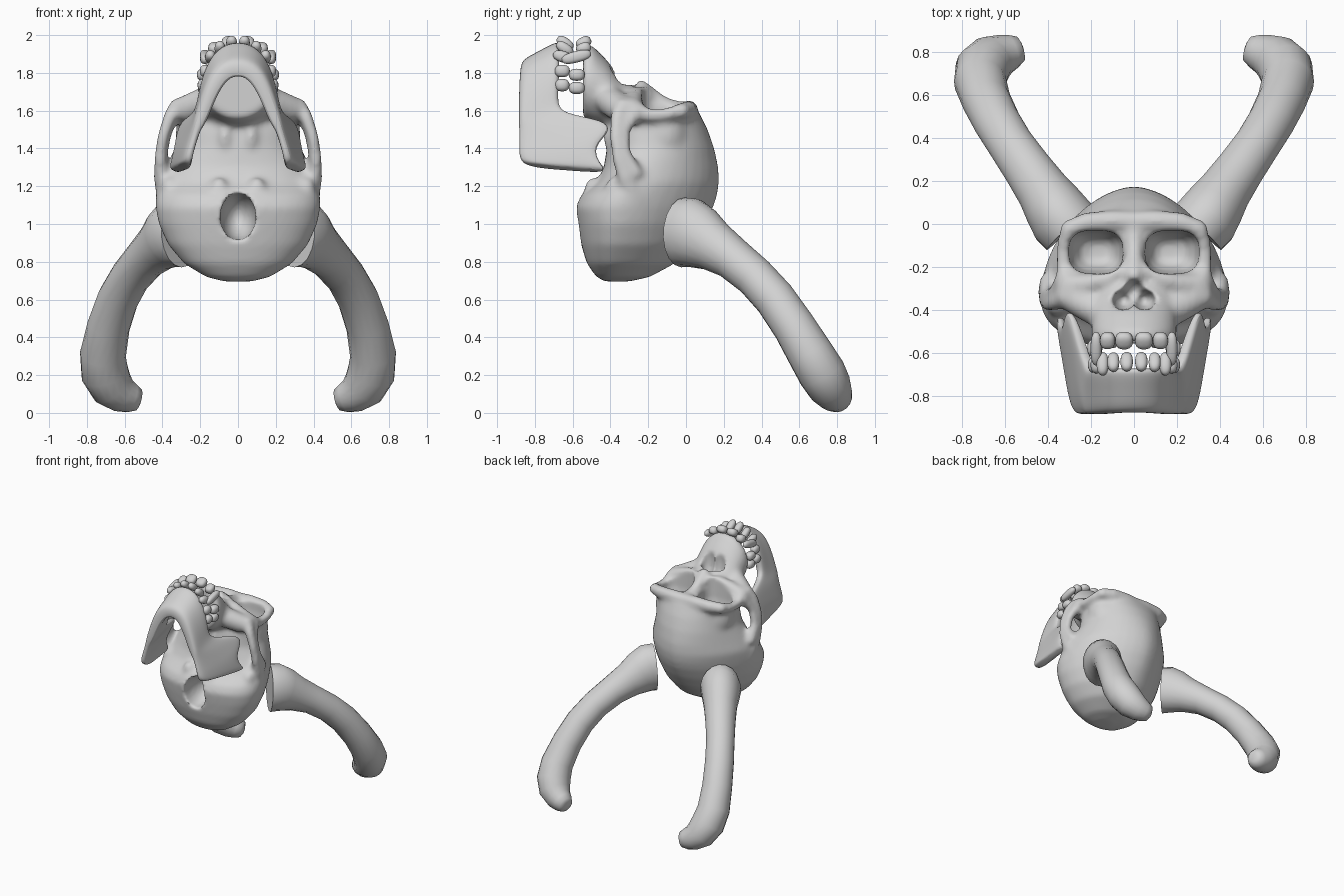
import bpy, bmesh, math
from mathutils import Vector, Matrix

bone = bpy.data.materials.new("bone_grey")
bone.diffuse_color = (0.65, 0.65, 0.65, 1)


def power(v, e):
    return math.copysign(abs(v) ** e, v)


def loft(bm, rings):
    """Skin a list of equal-length rings and cap both ends."""
    vs = [[bm.verts.new(p) for p in r] for r in rings]
    n = len(rings[0])
    for a, b in zip(vs, vs[1:]):
        for i in range(n):
            j = (i + 1) % n
            bm.faces.new((a[i], a[j], b[j], b[i]))
    bm.faces.new(vs[0])
    bm.faces.new(vs[-1])


def tube(bm, pts, sides=12, both=True):
    """Bar through (x, y, z, radius, optional side radius) stations, mirrored in x."""
    for s in ((1, -1) if both else (1,)):
        ps = [Vector((p[0] * s, p[1], p[2])) for p in pts]
        nrm, rings = Vector((0.0, 0.05, 1)), []
        for i, p in enumerate(ps):
            t = (ps[min(i + 1, len(ps) - 1)] - ps[max(i - 1, 0)]).normalized()
            nrm = (nrm - t * nrm.dot(t)).normalized()
            b = t.cross(nrm)
            rings.append([p + pts[i][3] * math.cos(a) * nrm + pts[i][-1] * math.sin(a) * b
                          for a in (2 * math.pi * k / sides for k in range(sides))])
        loft(bm, rings)


def ball(bm, c, r, both=True, tilt=0.0, e=1.0):
    """Ellipsoid, mirrored in x; tilt leans it about x, e below 1 makes it boxier."""
    for s in ((1, -1) if both else (1,)):
        m = (Matrix.Translation((c[0] * s, c[1], c[2]))
             @ Matrix.Rotation(tilt, 4, 'X') @ Matrix.Diagonal((*r, 1)))
        for v in bmesh.ops.create_uvsphere(bm, u_segments=20, v_segments=12, radius=1)["verts"]:
            v.co = m @ Vector([power(k, e) for k in v.co])


def finish(bm, name, angle=50):
    bmesh.ops.recalc_face_normals(bm, faces=bm.faces)
    me = bpy.data.meshes.new(name)
    bm.to_mesh(me)
    bm.free()
    ob = bpy.data.objects.new(name, me)
    me.materials.append(bone)
    bpy.context.collection.objects.link(ob)
    smooth(ob, angle)
    return ob


def smooth(ob, angle):
    bpy.ops.object.select_all(action='DESELECT')
    ob.select_set(True)
    bpy.context.view_layer.objects.active = ob
    bpy.ops.object.shade_smooth_by_angle(angle=math.radians(angle))


def modify(ob, kind, **props):
    m = ob.modifiers.new(kind.title(), kind)
    for k, v in props.items():
        setattr(m, k, v)
    bpy.context.view_layer.objects.active = ob
    bpy.ops.object.modifier_apply(modifier=m.name)


# --- skull: braincase lofted upwards (z, y min, y max, half width, crown fullness)
bm = bmesh.new()
case = [(0.695, -0.43, -0.30, 0.07, 2), (0.72, -0.475, -0.19, 0.17, 2), (0.79, -0.525, -0.06, 0.285, 1.9),
        (0.89, -0.555, 0.03, 0.37, 1.8), (1.0, -0.575, 0.10, 0.42, 1.7), (1.09, -0.588, 0.145, 0.437, 1.7),
        (1.15, -0.56, 0.165, 0.435, 1.7), (1.22, -0.475, 0.176, 0.42, 1.7), (1.3, -0.435, 0.172, 0.385, 1.75),
        (1.4, -0.42, 0.15, 0.335, 1.9), (1.5, -0.41, 0.115, 0.315, 2.1), (1.58, -0.38, 0.075, 0.305, 2.4),
        (1.62, -0.33, 0.04, 0.27, 2.4)]
rings = []
for z, y0, y1, w, full in case:
    yc = y0 + (y1 - y0) * (0.33 if z < 1.35 else 0.42)
    ring = []
    for k in range(40):
        c, s = math.cos(k * math.pi / 20), math.sin(k * math.pi / 20)
        e = 2 / full if s > 0 else 2 / 2.2
        ring.append((w * power(c, e), yc + (y1 - yc if s > 0 else yc - y0) * power(s, e), z))
    rings.append(ring)
loft(bm, rings)

# muzzle lofted towards the teeth (y, half width, z low, z high)
rings = []
for y, w, z0, z1 in [(-0.2, 0.15, 1.4, 1.66), (-0.28, 0.18, 1.42, 1.74), (-0.35, 0.195, 1.47, 1.78),
                     (-0.42, 0.195, 1.52, 1.87), (-0.5, 0.2, 1.54, 1.95), (-0.545, 0.195, 1.56, 1.95)]:
    rings.append([(w * math.cos(a), y, (z0 + z1) / 2 + (z1 - z0) / 2 * math.sin(a))
                  for a in (k * math.pi / 14 for k in range(28))])
loft(bm, rings)

# eye socket cups, brow, socket rims, nose bridge, cheeks, cheek arches
ball(bm, (0.185, -0.12, 1.47), (0.148, 0.14, 0.17))
tube(bm, [(-0.02, 0.012, 1.602, 0.05), (0.1, 0.016, 1.607, 0.05), (0.22, 0.01, 1.605, 0.048),
          (0.305, -0.022, 1.6, 0.045), (0.33, -0.11, 1.58, 0.034), (0.33, -0.2, 1.575, 0.036),
          (0.31, -0.28, 1.61, 0.055), (0.22, -0.28, 1.65, 0.05), (0.12, -0.255, 1.69, 0.04),
          (0.05, -0.2, 1.7, 0.03)])
tube(bm, [(0, 0.01, 1.59, 0.05), (0, -0.12, 1.63, 0.046), (0, -0.2, 1.69, 0.045),
          (0, -0.265, 1.745, 0.04)], both=False)
tube(bm, [(0.31, -0.27, 1.6, 0.065), (0.27, -0.35, 1.61, 0.075), (0.17, -0.4, 1.65, 0.08)])
tube(bm, [(0.31, -0.33, 1.635, 0.05), (0.36, -0.365, 1.57, 0.038), (0.398, -0.375, 1.46, 0.032),
          (0.412, -0.36, 1.35, 0.034), (0.405, -0.32, 1.24, 0.045), (0.37, -0.26, 1.13, 0.06)])
tube(bm, [(0.325, -0.26, 1.6, 0.045), (0.375, -0.325, 1.5, 0.033), (0.402, -0.325, 1.38, 0.034),
          (0.4, -0.26, 1.25, 0.045)])
# mastoids, neck joint knobs and palate wings
ball(bm, (0.36, -0.38, 1.18), (0.05, 0.05, 0.07))
ball(bm, (0.1, -0.49, 1.18), (0.05, 0.05, 0.07))
ball(bm, (0.07, -0.40, 1.46), (0.035, 0.04, 0.07))
skull = finish(bm, "skull")
modify(skull, 'REMESH', mode='VOXEL', voxel_size=0.016)
modify(skull, 'SMOOTH', factor=0.5, iterations=8)

# --- openings: squarish eye sockets, nose, spinal opening
bm = bmesh.new()
for s in (1, -1):
    loft(bm, [[(s * (0.178 - 0.02 * (1 - f) + 0.128 * f * power(math.cos(a), 0.7)),
                -0.13 + 0.102 * f * power(math.sin(a), 0.7), z)
               for a in (k * math.pi / 16 for k in range(32))]
              for z, f in [(1.41, 0.3), (1.43, 0.6), (1.49, 0.85), (1.56, 0.97), (1.8, 1.04)]])
ball(bm, (0.048, -0.352, 1.78), (0.054, 0.05, 0.14))
ball(bm, (0, -0.315, 1.79), (0.055, 0.062, 0.13), both=False)
ball(bm, (0, -0.55, 1.04), (0.095, 0.2, 0.125), both=False)
cutter = finish(bm, "opening_cutter")
cutter.hide_render = True
modify(skull, 'BOOLEAN', object=cutter, operation='DIFFERENCE', solver='EXACT', use_self=True)
bpy.data.objects.remove(cutter)
modify(skull, 'REMESH', mode='VOXEL', voxel_size=0.014)
modify(skull, 'SMOOTH', factor=0.5, iterations=3)
smooth(skull, 60)

# --- lower jaw: upright slabs swept around the arch
# (bottom x, z, y, top x, z, y, thickness)
half = [(0.0, 1.82, -0.875, 0.0, 1.94, -0.67, 0.10), (0.08, 1.80, -0.88, 0.09, 1.91, -0.67, 0.10),
        (0.14, 1.70, -0.885, 0.158, 1.79, -0.67, 0.08), (0.185, 1.58, -0.885, 0.185, 1.65, -0.68, 0.07),
        (0.205, 1.53, -0.885, 0.21, 1.58, -0.66, 0.06), (0.22, 1.49, -0.885, 0.28, 1.55, -0.42, 0.05),
        (0.24, 1.42, -0.885, 0.31, 1.49, -0.395, 0.05), (0.255, 1.37, -0.885, 0.32, 1.41, -0.49, 0.05),
        (0.265, 1.325, -0.875, 0.34, 1.32, -0.46, 0.055), (0.275, 1.305, -0.81, 0.35, 1.265, -0.39, 0.06)]
arch = [(-s[0], s[1], s[2], -s[3], s[4], s[5], s[6]) for s in half[:0:-1]] + half
rings = []
for i, (xb, zb, yb, xt, zt, yt, th) in enumerate(arch):
    a, b = arch[max(i - 1, 0)], arch[min(i + 1, len(arch) - 1)]
    nrm = Vector((a[1] - b[1], 0, b[0] - a[0])).normalized() * th / 2
    lo, hi = Vector((xb, yb, zb)), Vector((xt, yt, zt))
    rings.append([lo.lerp(hi, f) + nrm * d for f, d in
                  [(0, -0.8), (0, 0.8), (0.15, 1.1), (0.5, 1), (0.85, 1), (1, 0.7),
                   (1, -0.7), (0.85, -1), (0.5, -1), (0.15, -1.1)]])
bm = bmesh.new()
loft(bm, rings)
jaw = finish(bm, "lower_jaw", 60)
modify(jaw, 'SUBSURF', levels=2)
smooth(jaw, 60)

# --- teeth around each dental arch (x, y, z, half sizes, lean)
bm = bmesh.new()
for x, y, z, r, lean in [(0.046, -0.542, 1.96, (0.041, 0.042, 0.03), 0.5),
                         (0.123, -0.542, 1.93, (0.035, 0.04, 0.03), 0.4),
                         (0.176, -0.58, 1.885, (0.026, 0.08, 0.03), 0.25),
                         (0.184, -0.578, 1.79, (0.033, 0.042, 0.032), 0),
                         (0.18, -0.578, 1.72, (0.033, 0.042, 0.032), 0)]:
    ball(bm, (x, y, z), r, tilt=lean, e=0.8)
finish(bm, "upper_teeth")
bm = bmesh.new()
for x, y, z, r, lean in [(0.034, -0.64, 1.958, (0.029, 0.05, 0.028), -0.6),
                         (0.096, -0.642, 1.93, (0.028, 0.05, 0.028), -0.6),
                         (0.146, -0.65, 1.885, (0.028, 0.056, 0.03), -0.3),
                         (0.172, -0.655, 1.81, (0.03, 0.04, 0.033), 0),
                         (0.182, -0.655, 1.735, (0.032, 0.038, 0.033), 0)]:
    ball(bm, (x, y, z), r, tilt=lean, e=0.85)
finish(bm, "lower_teeth")

# --- horns: flat upright oval root, sweeping out and back, blunt tip
bm = bmesh.new()
tube(bm, [(0.30, -0.015, 0.955, 0.185, 0.15), (0.335, 0.02, 0.953, 0.186, 0.152),
          (0.37, 0.075, 0.925, 0.168, 0.142),
          (0.42, 0.15, 0.88, 0.135, 0.125), (0.49, 0.25, 0.815, 0.112, 0.114),
          (0.57, 0.365, 0.72, 0.107), (0.635, 0.47, 0.605, 0.109),
          (0.685, 0.57, 0.46, 0.113), (0.715, 0.66, 0.31, 0.122), (0.705, 0.72, 0.21, 0.127),
          (0.665, 0.762, 0.135, 0.117), (0.61, 0.788, 0.095, 0.096), (0.565, 0.803, 0.08, 0.08),
          (0.53, 0.815, 0.07, 0.06), (0.52, 0.818, 0.068, 0.03)], sides=18)
finish(bm, "horns", 50)
